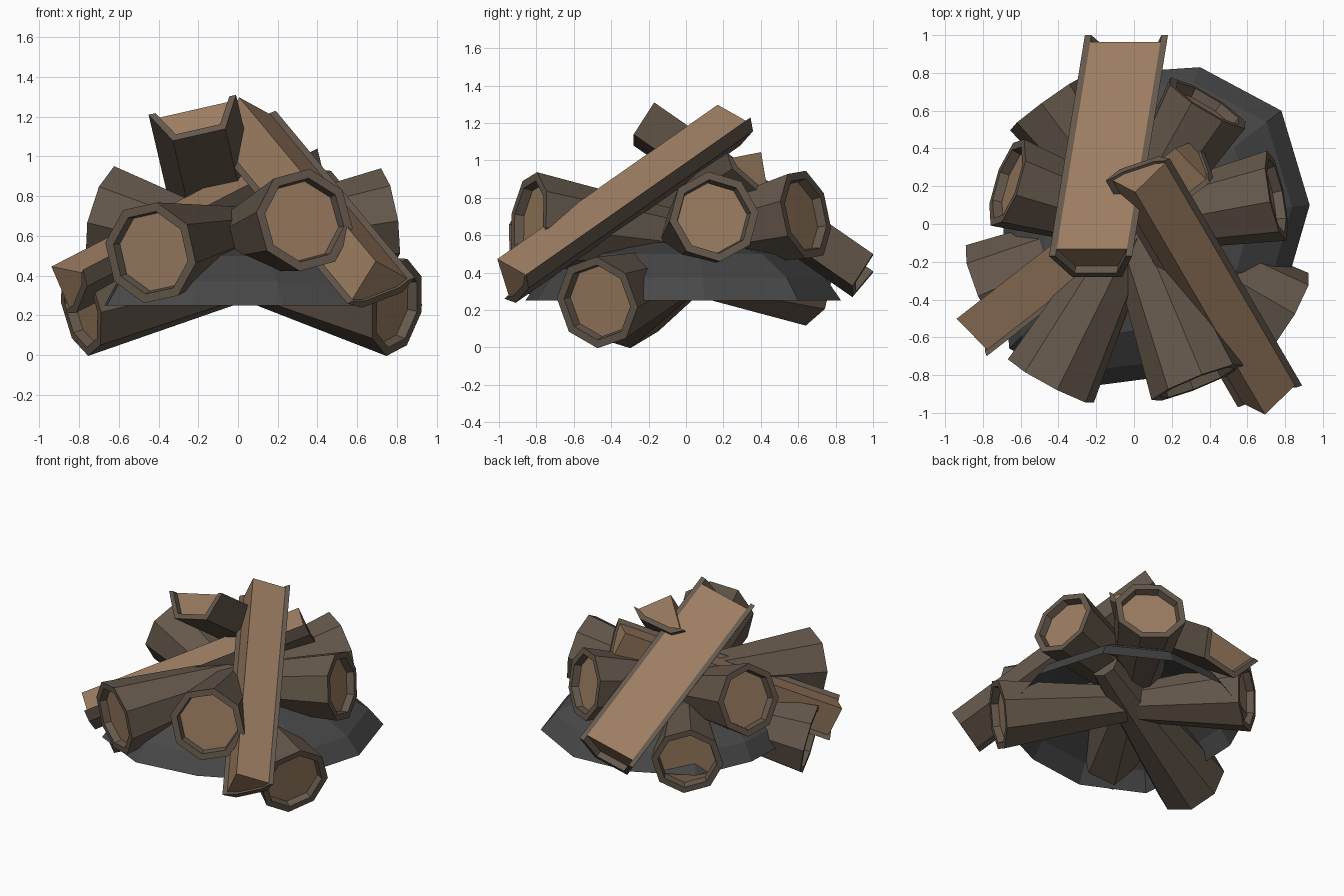
import bpy, bmesh, math
from mathutils import Vector as V

if "Cube" in bpy.data.objects:
    bpy.data.objects.remove(bpy.data.objects["Cube"])


def material(name, col):
    m = bpy.data.materials.new(name)
    m.diffuse_color = (*col, 1)
    m.use_nodes = True
    m.node_tree.nodes["Principled BSDF"].inputs["Base Color"].default_value = m.diffuse_color
    return m


BARK = material("bark", (0.13, 0.098, 0.072))
WOOD = material("cut_wood", (0.33, 0.205, 0.12))
COAL = material("ash", (0.065, 0.065, 0.067))


def finish(name, bm, mats):
    bmesh.ops.recalc_face_normals(bm, faces=bm.faces)
    me = bpy.data.meshes.new(name)
    bm.to_mesh(me)
    bm.free()
    for m in mats:
        me.materials.append(m)
    ob = bpy.data.objects.new(name, me)
    bpy.context.collection.objects.link(ob)
    return ob


def bridge(bm, a, b):
    n = len(a)
    for i in range(n):
        bm.faces.new((a[i], a[(i + 1) % n], b[(i + 1) % n], b[i]))


# Octagonal tapered log with a raised bark rim and a recessed cut face
def log(name, outer, inner, r=0.235, r_in=0.12, roll=0.0):
    outer, inner = V(outer), V(inner)
    d = (outer - inner).normalized()
    side = d.cross(V((0, 0, 1))).normalized()
    up = side.cross(d)
    bm = bmesh.new()

    def ring(c, rad):
        angles = [roll + math.tau * i / 8 for i in range(8)]
        return [bm.verts.new(c + (side * math.cos(t) + up * math.sin(t)) * rad) for t in angles]

    rings = [ring(inner, r_in), ring(outer, r), ring(outer, r * 0.82),
             ring(outer - d * 0.05, r * 0.78)]
    for a, b in zip(rings, rings[1:]):
        bridge(bm, a, b)
    bm.faces.new(rings[0])
    bm.faces.new(rings[-1]).material_index = 1
    return finish(name, bm, (BARK, WOOD))


def prism(name, pts, start, end, mat):
    bm = bmesh.new()
    a = [bm.verts.new(p + start) for p in pts]
    b = [bm.verts.new(p + end) for p in pts]
    bridge(bm, a, b)
    bm.faces.new(a)
    bm.faces.new(b)
    return finish(name, bm, (mat,))


# Split log: bark strip around the outside, wood filling with an optional ridge
def split_log(name, left, right, length, bulge, ridge=None, inset=0.045):
    left, right, length = V(left), V(right), V(length)
    mid = (left + right) / 2
    out = length.cross(right - left).normalized()
    away = (mid - V(ridge)) if ridge else V((0, 0, -1))
    if out.dot(away) < 0:
        out = -out
    chord = right - left
    arc = [left, left + chord * 0.2 + out * bulge, left + chord * 0.8 + out * bulge, right]
    u = chord.normalized() * 0.035
    inner = [arc[0] + u, arc[1] + u * 0.6 - out * 0.035,
             arc[2] - u * 0.6 - out * 0.035, arc[3] - u]
    prism(name + "_bark", arc + inner[::-1], V((0, 0, 0)), length, BARK)
    cut = length.normalized() * inset
    top = [V(ridge)] if ridge else []
    prism(name + "_wood", inner + top, cut, length - cut, WOOD)


# Ash mound: open faceted dome
rim = [(0.93, 0.1), (0.78, 0.6), (0.35, 0.83), (-0.1, 0.8), (-0.5, 0.6), (-0.68, 0.2),
       (-0.7, -0.25), (-0.66, -0.66), (-0.24, -0.86), (0.22, -0.8), (0.6, -0.62), (0.8, -0.35)]
bm = bmesh.new()
rings = [[bm.verts.new((x * s, y * s, z)) for x, y in rim]
         for s, z in ((1, 0.25), (0.9, 0.37), (0.68, 0.5), (0.35, 0.56))]
for a, b in zip(rings, rings[1:]):
    bridge(bm, a, b)
bm.faces.new(rings[-1])
finish("ash_mound", bm, (COAL,))

# Round logs, raised and low
log("front_left_log", (-0.44, -0.83, 0.515), (0.0, 0.0, 0.62), 0.26, 0.13, 0.2)
log("front_right_log", (0.335, -0.84, 0.68), (0.0, 0.0, 0.57), 0.262, 0.15, 0.15)
log("right_log", (0.755, 0.15, 0.70), (0.0, 0.0, 0.57), 0.245, 0.15, -0.1)
log("back_right_log", (0.39, 0.64, 0.71), (0.0, 0.0, 0.57), 0.25, 0.15, 0.3)
log("left_log", (-0.67, 0.22, 0.715), (0.0, 0.0, 0.52), 0.25, 0.15, 0.2)
log("back_left_log", (-0.46, 0.64, 0.36), (0.12, -0.16, 0.43), 0.245, 0.1, 0.1)
log("low_right_log", (0.80, -0.475, 0.24), (-0.2, 0.12, 0.46), 0.25, 0.09, 0.1)
log("low_left_log", (-0.79, -0.34, 0.24), (0.4, 0.16, 0.50), 0.25, 0.1, 0.1)

# Split logs leaning over the top
split_log("half_log", (-0.45, -0.17, 1.21), (-0.01, -0.17, 1.31), (0.19, 1.17, -0.81), 0.19)
split_log("long_wedge", (-0.15, 0.23, 1.10), (0.19, 0.345, 1.23), (0.70, -1.20, -0.84), 0.06,
          ridge=(0.0, 0.18, 1.305), inset=0.015)
split_log("left_wedge", (-0.87, -0.45, 0.21), (-0.78, -0.70, 0.43), (1.18, 0.92, 0.61), 0.06,
          ridge=(-0.95, -0.51, 0.44), inset=0.015)
